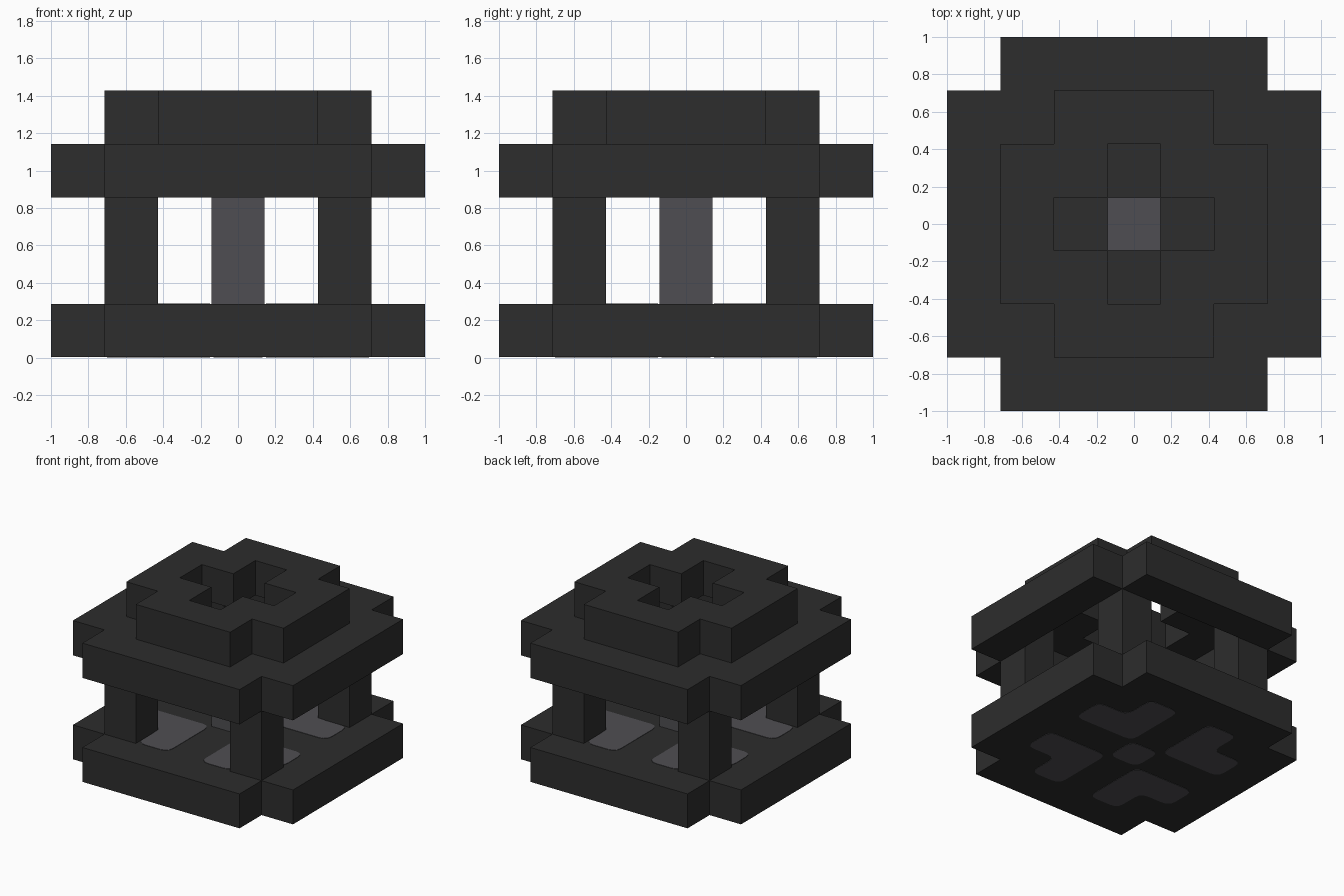
import bpy, bmesh

if "Cube" in bpy.data.objects:
    bpy.data.objects.remove(bpy.data.objects["Cube"])

U = 2 / 7          # one block
T = 0.003          # painted panel thickness


def material(name, rgb):
    m = bpy.data.materials.new(name)
    m.diffuse_color = (*rgb, 1)
    m.use_nodes = True
    m.node_tree.nodes["Principled BSDF"].inputs["Base Color"].default_value = m.diffuse_color
    return m


dark = material("dark_metal", (0.026, 0.026, 0.026))
grey = material("grey_stone", (0.078, 0.076, 0.084))


def prism(name, loops, z0, z1, mat):
    """Extrude outlines (given in blocks; later loops are holes) from z0 to z1."""
    cu = bpy.data.curves.new(name, 'CURVE')
    cu.dimensions, cu.fill_mode = '2D', 'BOTH'
    cu.extrude = (z1 - z0) / 2
    for pts in loops:
        s = cu.splines.new('POLY')
        s.points.add(len(pts) - 1)
        s.use_cyclic_u = True
        for p, (x, y) in zip(s.points, pts):
            p.co = (x * U, y * U, 0, 1)
    tmp = bpy.data.objects.new(name + "_outline", cu)
    bpy.context.collection.objects.link(tmp)
    bpy.context.view_layer.update()
    dg = bpy.context.evaluated_depsgraph_get()
    me = bpy.data.meshes.new_from_object(tmp.evaluated_get(dg))
    bpy.data.objects.remove(tmp)
    bm = bmesh.new()
    bm.from_mesh(me)
    bmesh.ops.remove_doubles(bm, verts=bm.verts, dist=1e-5)
    bmesh.ops.translate(bm, verts=bm.verts, vec=(0, 0, (z0 + z1) / 2))
    bmesh.ops.recalc_face_normals(bm, faces=bm.faces)
    for f in bm.faces:
        f.smooth = False
        f.material_index = 0
    bm.to_mesh(me)
    bm.free()
    me.materials.clear()
    me.materials.append(mat)
    me.name = name
    ob = bpy.data.objects.new(name, me)
    bpy.context.collection.objects.link(ob)
    return ob


def rect(x0, x1, y0, y1):
    return [(x0, y0), (x1, y0), (x1, y1), (x0, y1)]


def plus(a, b):
    """Square of half width a with its corners notched back to b."""
    return [(a, -b), (a, b), (b, b), (b, a), (-b, a), (-b, b),
            (-a, b), (-a, -b), (-b, -b), (-b, -a), (b, -a), (b, -b)]


def rounded(pts, r):
    out = []
    for i, (x, y) in enumerate(pts):
        ends = []
        for qx, qy in (pts[i - 1], pts[(i + 1) % len(pts)]):
            d = ((qx - x) ** 2 + (qy - y) ** 2) ** 0.5
            ends.append((x + (qx - x) * r / d, y + (qy - y) * r / d))
        (ax, ay), (bx, by) = ends
        for t in (0, 0.33, 0.67, 1):
            out.append(((1 - t) ** 2 * ax + 2 * t * (1 - t) * x + t * t * bx,
                        (1 - t) ** 2 * ay + 2 * t * (1 - t) * y + t * t * by))
    return out


# Base slab, hollow roof ring and cap with a cross-shaped vent
prism("base_slab", [plus(3.5, 2.5)], T, U, dark)
prism("roof_ring", [plus(3.5, 2.5), plus(2.5, 1.5)], 3 * U, 4 * U, dark)
prism("roof_cap", [plus(2.5, 1.5), plus(1.5, 0.5)], 4 * U, 5 * U, dark)

# Central core
prism("core_column", [rect(-0.5, 0.5, -0.5, 0.5)], U, 3 * U, grey)

# Corner posts and the L-shaped floor panels in each quadrant
i, m, o = 0.52, 1.48, 2.45
ell = rounded([(i, i), (o, i), (o, m), (m, m), (m, o), (i, o)], 0.25)
for sx, side in ((-1, "left"), (1, "right")):
    for sy, end in ((-1, "front"), (1, "back")):
        tag = f"{end}_{side}"
        post = rect(1.5, 2.5, 1.5, 2.5)
        prism("post_" + tag, [[(sx * x, sy * y) for x, y in post]], U, 3 * U, dark)
        panel = [(sx * x, sy * y) for x, y in ell]
        prism("floor_panel_" + tag, [panel], U - T, U + T, grey)
        prism("under_panel_" + tag, [panel], 0, 2 * T, grey)

# Middle panel under the base
prism("under_panel_centre", [rounded(rect(-0.46, 0.46, -0.46, 0.46), 0.25)], 0, 2 * T, grey)
